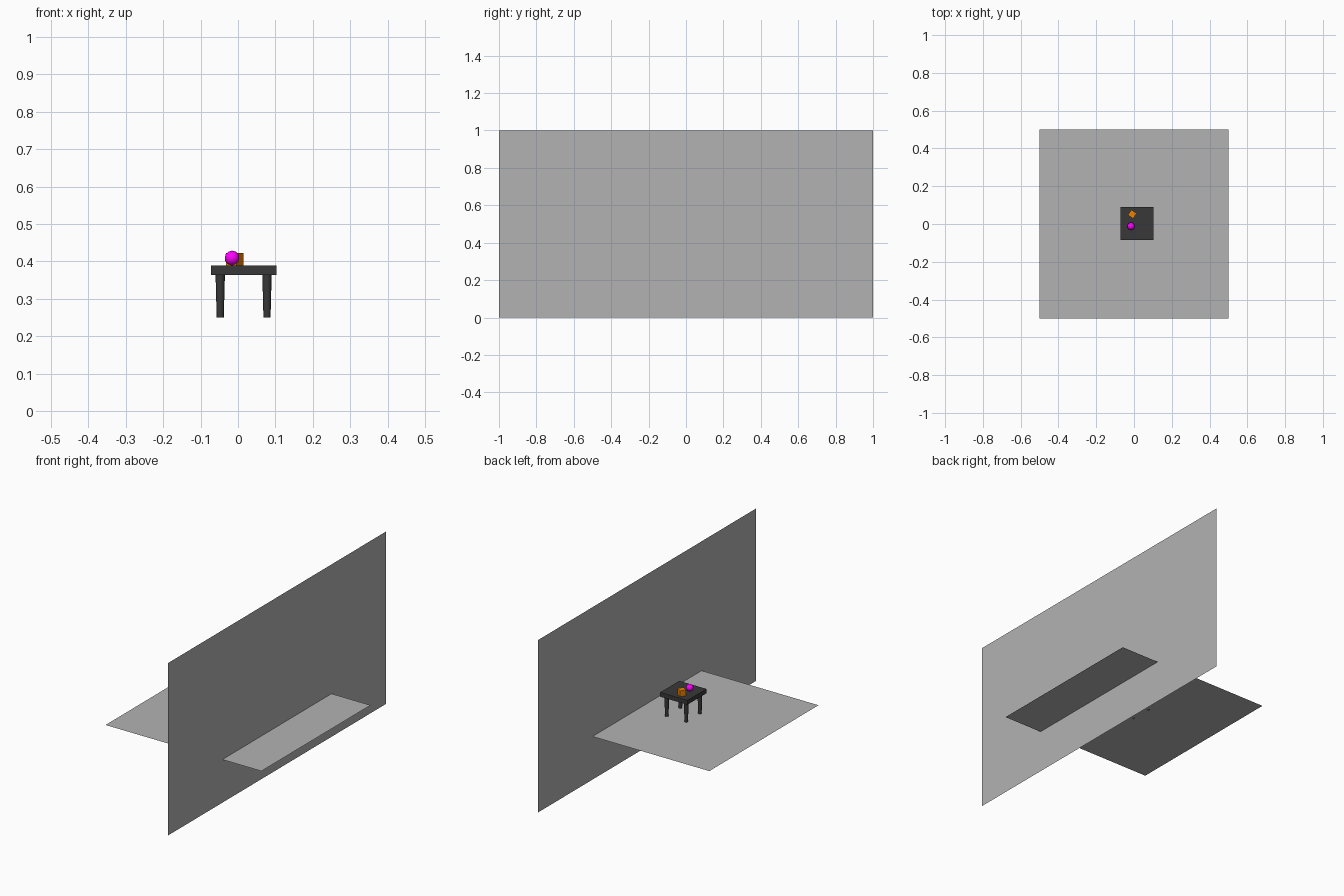
import bpy
from math import radians

if "Cube" in bpy.data.objects:
    bpy.data.objects.remove(bpy.data.objects["Cube"])


def paint(obj, name, rgb):
    mat = bpy.data.materials.get(name) or bpy.data.materials.new(name)
    mat.diffuse_color = (*rgb, 1)
    mat.use_nodes = True
    mat.node_tree.nodes["Principled BSDF"].inputs["Base Color"].default_value = mat.diffuse_color
    obj.data.materials.append(mat)


def finish(name, scale=(1, 1, 1)):
    obj = bpy.context.object
    obj.name = name
    obj.scale = scale
    bpy.ops.object.transform_apply(location=False, rotation=False, scale=True)
    return obj


FLOOR_Z = 0.25
TABLE_X, TABLE_Y = 0.015, 0.003
TOP_Z0, TOP_Z1 = 0.364, 0.389
DARK = (0.04, 0.04, 0.04)
GREY = (0.45, 0.45, 0.45)

# Thin floor sheet crossing the upright wall sheet
bpy.ops.mesh.primitive_plane_add(size=1, location=(0, 0, FLOOR_Z))
paint(finish("floor"), "mid_grey", GREY)
bpy.ops.mesh.primitive_plane_add(size=1, location=(0.25, 0, 0.5),
                                 rotation=(0, radians(-90), 0))
paint(finish("wall", (1, 2, 1)), "mid_grey", GREY)

# Table top
bpy.ops.mesh.primitive_cube_add(size=1, location=(TABLE_X, TABLE_Y, (TOP_Z0 + TOP_Z1) / 2))
paint(finish("table_top", (0.175, 0.175, TOP_Z1 - TOP_Z0)), "dark", DARK)

# Four tapered round legs
for sx, side in ((-1, "left"), (1, "right")):
    for sy, end in ((-1, "front"), (1, "back")):
        bpy.ops.mesh.primitive_cone_add(
            vertices=16, radius1=0.0095, radius2=0.0125, depth=TOP_Z0 - FLOOR_Z,
            location=(TABLE_X + sx * 0.0625, TABLE_Y + sy * 0.0625, (TOP_Z0 + FLOOR_Z) / 2))
        paint(finish(f"table_leg_{end}_{side}"), "dark", DARK)
        bpy.ops.object.shade_smooth_by_angle()

# Ball and turned block resting on the table
bpy.ops.mesh.primitive_ico_sphere_add(subdivisions=2, radius=0.02,
                                      location=(-0.016, -0.012, TOP_Z1 + 0.02))
paint(finish("ball"), "magenta", (1.0, 0.0, 1.0))
bpy.ops.object.shade_smooth_by_angle(angle=radians(60))
bpy.ops.mesh.primitive_cube_add(size=0.034, location=(-0.009, 0.052, TOP_Z1 + 0.017),
                                rotation=(0, 0, radians(57)))
paint(finish("block"), "orange", (0.85, 0.22, 0.0))
